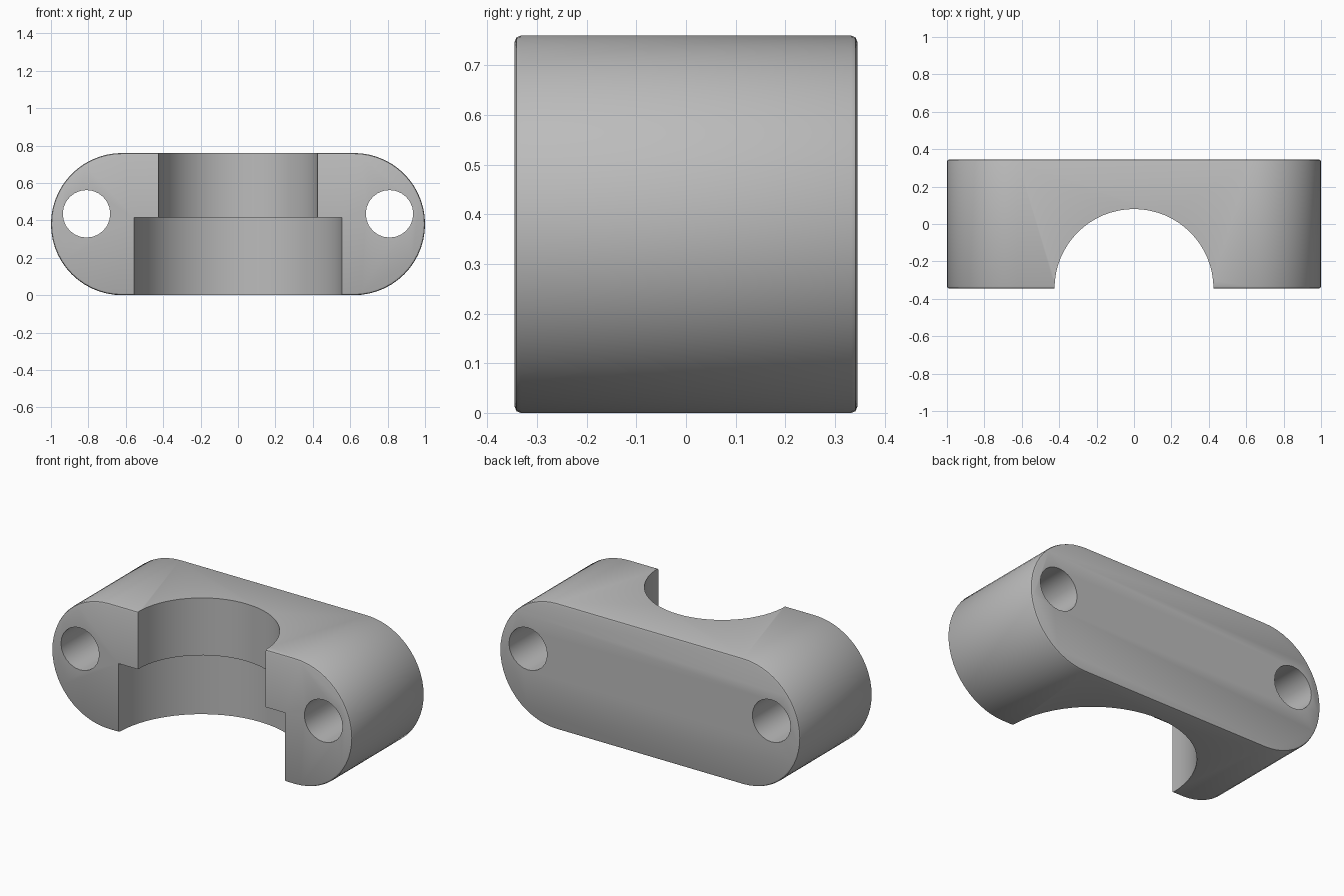
import bpy, bmesh, math
from mathutils import Matrix

cube = bpy.data.objects.get("Cube")
if cube:
    bpy.data.objects.remove(cube, do_unlink=True)

HALF_DEPTH, HEIGHT = 0.345, 0.76
RADIUS = HEIGHT / 2

grey = bpy.data.materials.new("plain grey")
grey.use_nodes = True
color = (0.5, 0.5, 0.5, 1)
grey.diffuse_color = color
grey.node_tree.nodes["Principled BSDF"].inputs["Base Color"].default_value = color


def make_object(name, bm):
    mesh = bpy.data.meshes.new(name)
    bmesh.ops.recalc_face_normals(bm, faces=bm.faces)
    bm.to_mesh(mesh)
    bm.free()
    mesh.materials.append(grey)
    obj = bpy.data.objects.new(name, mesh)
    bpy.context.collection.objects.link(obj)
    return obj


def cylinder(name, radius, length, center, along_y=False, segments=64):
    bm = bmesh.new()
    turn = Matrix.Rotation(math.pi / 2 if along_y else 0, 4, 'X')
    bmesh.ops.create_cone(bm, cap_ends=True, segments=segments, radius1=radius,
                          radius2=radius, depth=length,
                          matrix=Matrix.Translation(center) @ turn)
    return make_object(name, bm)


# Rounded bar with softened front and back rims
bm = bmesh.new()
outline = []
steps = 28
for side in (1, -1):
    for i in range(steps + 1):
        a = -math.pi / 2 + math.pi * i / steps
        outline.append(bm.verts.new((side * (1 - RADIUS + RADIUS * math.cos(a)),
                                     -HALF_DEPTH, RADIUS + side * RADIUS * math.sin(a))))
front = bm.faces.new(outline)
extruded = bmesh.ops.extrude_face_region(bm, geom=[front])["geom"]
bmesh.ops.translate(bm, vec=(0, 2 * HALF_DEPTH, 0),
                    verts=[v for v in extruded if isinstance(v, bmesh.types.BMVert)])
rims = [e for e in bm.edges if abs(e.verts[0].co.y - e.verts[1].co.y) < 0.001]
bmesh.ops.bevel(bm, geom=rims, offset=0.012, segments=2, profile=0.5, affect='EDGES')
clamp = make_object("clamp_half", bm)

# Stepped half-round bore and the two bolt holes
SHELF = 0.415
cutters = [
    cylinder("upper_bore_cutter", 0.425, 1.2, (0, -HALF_DEPTH, 0.8)),
    cylinder("lower_bore_cutter", 0.555, 1, (0, -HALF_DEPTH, SHELF - 0.5)),
]
for side, name in ((1, "left"), (-1, "right")):
    cutters.append(cylinder(name + "_bolt_hole_cutter", 0.127, 1,
                            (side * 0.81, 0, 0.435), True, 24))

bpy.ops.object.select_all(action='DESELECT')
clamp.select_set(True)
bpy.context.view_layer.objects.active = clamp
for cutter in cutters:
    cut = clamp.modifiers.new("cut", 'BOOLEAN')
    cut.operation = 'DIFFERENCE'
    cut.solver = 'EXACT'
    cut.object = cutter
    bpy.ops.object.modifier_apply(modifier=cut.name)
    bpy.data.objects.remove(cutter, do_unlink=True)
bpy.ops.object.shade_smooth_by_angle(angle=math.radians(30))
